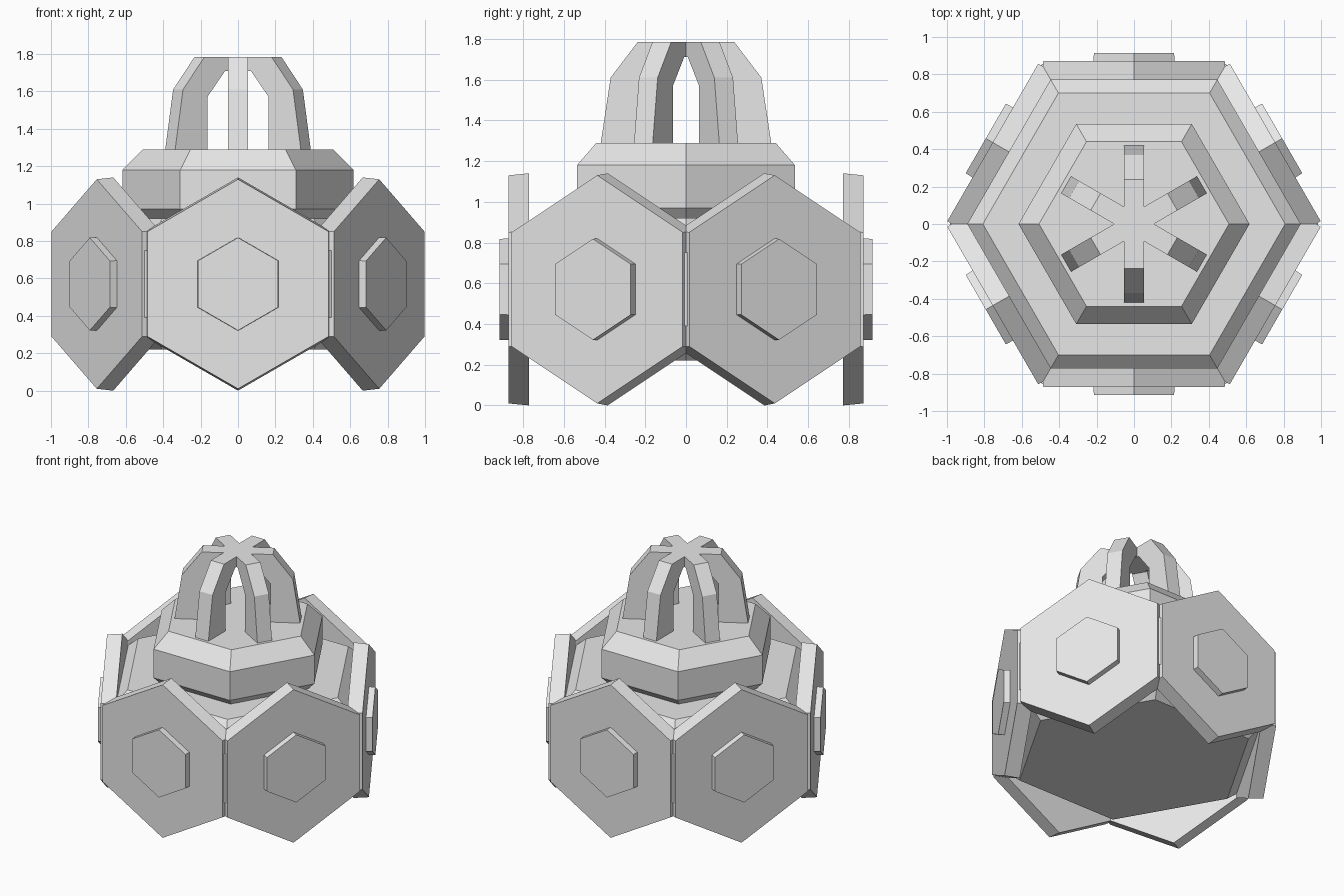
import bpy
import bmesh
import math
from mathutils import Matrix, Vector

default = bpy.data.objects.get("Cube")
if default:
    bpy.data.objects.remove(default, do_unlink=True)

# Single grey material
grey = bpy.data.materials.new("plain grey")
grey.use_nodes = True
grey.diffuse_color = (0.8, 0.8, 0.8, 1)
grey.node_tree.nodes["Principled BSDF"].inputs["Base Color"].default_value = (0.8, 0.8, 0.8, 1)


def loft(name, rings):
    """Closed solid from a list of rings with equal point counts."""
    bm = bmesh.new()
    loops = [[bm.verts.new(p) for p in ring] for ring in rings]
    for a, b in zip(loops, loops[1:]):
        n = len(a)
        for i in range(n):
            j = (i + 1) % n
            bm.faces.new((a[i], a[j], b[j], b[i]))
    bm.faces.new(loops[0][::-1])
    bm.faces.new(loops[-1])
    bmesh.ops.recalc_face_normals(bm, faces=bm.faces)
    mesh = bpy.data.meshes.new(name)
    bm.to_mesh(mesh)
    bm.free()
    mesh.materials.append(grey)
    return mesh


def hexagon(radius, height):
    return [Vector((radius * math.cos(math.radians(60 * i)),
                    radius * math.sin(math.radians(60 * i)), height)) for i in range(6)]


def add(name, mesh, matrix=None):
    obj = bpy.data.objects.new(name, mesh)
    bpy.context.collection.objects.link(obj)
    if matrix is not None:
        obj.matrix_world = matrix
    return obj


def add_around(name, mesh, local, start):
    """Six copies about the vertical axis, starting at an angle in degrees."""
    for i in range(6):
        add(f"{name}_{i + 1}", mesh, Matrix.Rotation(math.radians(start + 60 * i), 4, "Z") @ local)


# Bevelled core and the collar on top of it
MID = 0.57
A = math.cos(math.radians(30))
add("core_body", loft("core_body", [hexagon(r / A, z) for r, z in
    ((0.70, 0.22), (0.77, 0.29), (0.77, 0.85), (0.70, 0.92))]))
add("collar", loft("collar", [hexagon(r / A, z) for r, z in
    ((0.44, 0.86), (0.535, 0.97), (0.535, 1.18), (0.44, 1.29))]))

# Six side plates, each with a raised hexagonal boss; local z points outward along x
outward = Matrix.Translation((0, 0, MID)) @ Matrix.Rotation(math.radians(90), 4, "Y")
plate = loft("side_plate", [hexagon(0.57, 0.77), hexagon(0.56, 0.872)])
boss = loft("plate_boss", [hexagon(0.25, 0.86), hexagon(0.248, 0.915)])
add_around("side_plate", plate, outward, 30)
add_around("plate_boss", boss, outward, 30)

# Thin strips in the grooves between plates
strip = loft("groove_strip", [[Vector((x, y, z)) for x, y in
    ((0.93, -0.012), (0.985, -0.012), (0.985, 0.012), (0.93, 0.012))] for z in (0.39, 0.75)])
add_around("groove_strip", strip, Matrix.Identity(4), 0)

# Open cage of six ribs meeting at the top
profile = ((0.22, 1.28), (0.42, 1.28), (0.37, 1.61), (0.237, 1.785),
           (0, 1.785), (0, 1.71), (0.11, 1.71), (0.22, 1.57))
rib = loft("cage_rib", [[Vector((r, y, z)) for r, z in profile] for y in (-0.053, 0.053)])
add_around("cage_rib", rib, Matrix.Identity(4), 30)
